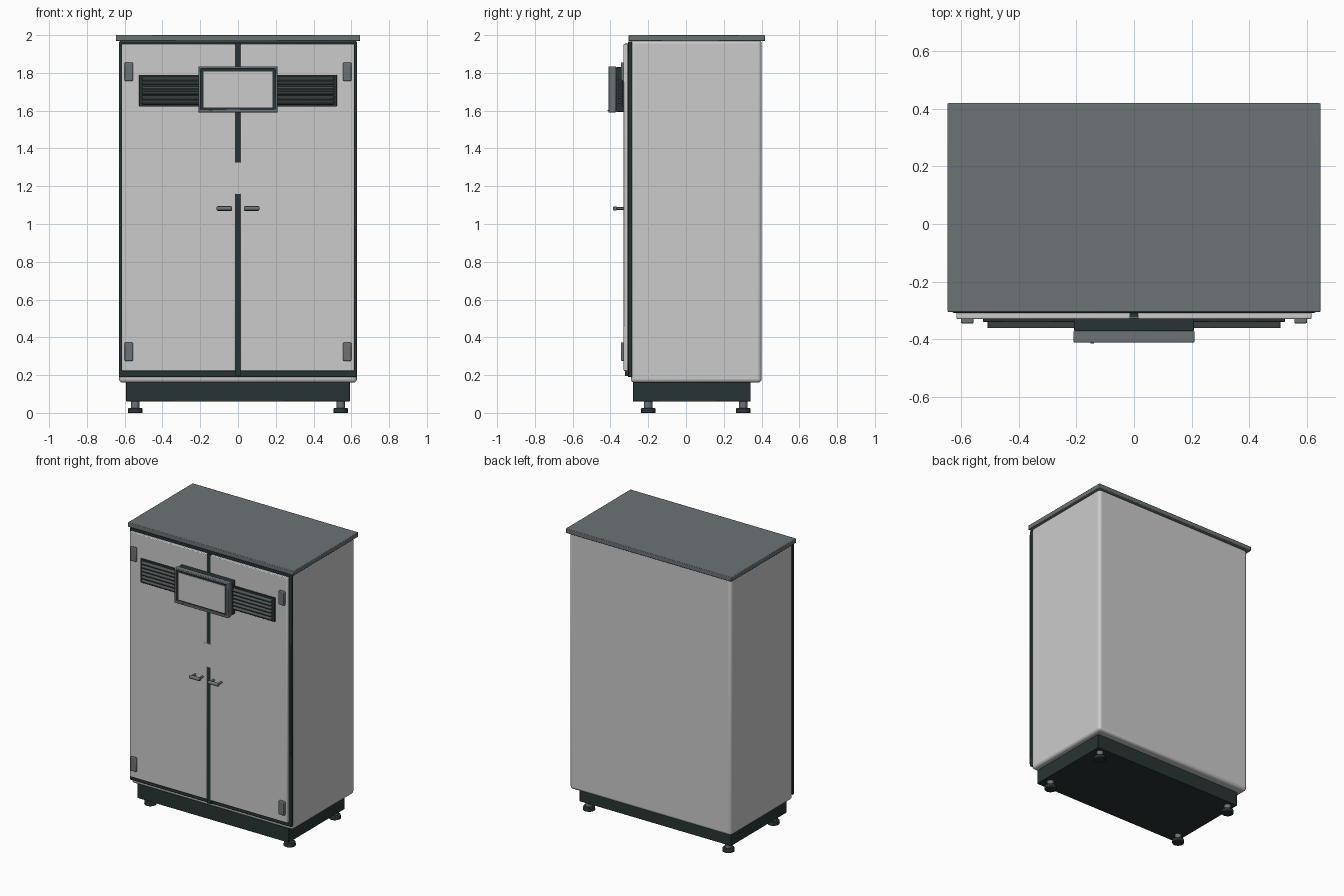
import bpy, bmesh, math
from mathutils import Matrix, Vector

if "Cube" in bpy.data.objects:
    bpy.data.objects.remove(bpy.data.objects["Cube"])


def colour(name, r, g, b):
    m = bpy.data.materials.new(name)
    m.diffuse_color = (r, g, b, 1)
    m.use_nodes = True
    m.node_tree.nodes["Principled BSDF"].inputs["Base Color"].default_value = m.diffuse_color
    return m


LIGHT = colour("light grey paint", 0.60, 0.60, 0.60)
GREY = colour("slate grey metal", 0.15, 0.17, 0.18)
LOUVRE = colour("louvre grey", 0.075, 0.088, 0.092)
DARK = colour("dark rubber", 0.022, 0.034, 0.034)


def finish(name, bm, mat, bevel=0, segments=2):
    bmesh.ops.recalc_face_normals(bm, faces=bm.faces)
    me = bpy.data.meshes.new(name)
    bm.to_mesh(me)
    bm.free()
    me.materials.append(mat)
    ob = bpy.data.objects.new(name, me)
    bpy.context.collection.objects.link(ob)
    if bevel:
        mod = ob.modifiers.new("bevel", 'BEVEL')
        mod.width, mod.segments = bevel, segments
        mod.limit_method = 'ANGLE'
    bpy.ops.object.select_all(action='DESELECT')
    ob.select_set(True)
    bpy.context.view_layer.objects.active = ob
    bpy.ops.object.shade_smooth_by_angle(angle=math.radians(35))
    return ob


def box_mesh(x, y, z, tilt=0):
    size = (x[1] - x[0], y[1] - y[0], z[1] - z[0])
    mid = ((x[0] + x[1]) / 2, (y[0] + y[1]) / 2, (z[0] + z[1]) / 2)
    bm = bmesh.new()
    bmesh.ops.create_cube(bm, size=1, matrix=Matrix.Translation(mid)
                          @ Matrix.Rotation(tilt, 4, 'X') @ Matrix.Diagonal((*size, 1)))
    return bm


def box(name, x, y, z, mat, bevel=0, segments=2, tilt=0):
    return finish(name, box_mesh(x, y, z, tilt), mat, bevel, segments)


def rod(name, a, b, r1, r2, mat, bevel=0, sides=24):
    a, b = Vector(a), Vector(b)
    rot = (b - a).to_track_quat('Z', 'Y').to_matrix().to_4x4()
    bm = bmesh.new()
    bmesh.ops.create_cone(bm, cap_ends=True, segments=sides, radius1=r1, radius2=r2,
                          depth=(b - a).length,
                          matrix=Matrix.Translation((a + b) / 2) @ rot)
    return finish(name, bm, mat, bevel)


# Cabinet shell, top slab and plinth
box("cabinet_body", (-0.63, 0.63), (-0.292, 0.40), (0.16, 1.975), LIGHT, 0.02, 4)
box("top_slab", (-0.647, 0.647), (-0.305, 0.419), (1.968, 2.0), GREY, 0.004)
box("plinth", (-0.592, 0.592), (-0.28, 0.342), (0.06, 0.165), DARK, 0.003)

# Door seal, centre strip and the pale plate bridging it
box("door_seal", (-0.63, 0.63), (-0.308, -0.286), (0.19, 1.965), DARK, 0.004)
box("centre_strip", (-0.0145, 0.0145), (-0.324, -0.30), (0.195, 1.955), DARK)
box("centre_plate", (-0.03, 0.03), (-0.3305, -0.32), (1.16, 1.325), LIGHT)

for side, s in (("left", -1), ("right", 1)):
    def span(a, b):
        return tuple(sorted((s * a, s * b)))

    # Door and its two hinges
    box(side + "_door", span(0.013, 0.616), (-0.33, -0.306), (0.222, 1.953), LIGHT, 0.005)
    for level, z in (("lower", 0.324), ("upper", 1.806)):
        box(f"{side}_{level}_hinge", span(0.556, 0.60), (-0.345, -0.325),
            (z - 0.049, z + 0.049), GREY, 0.005)

    # Pull handle on two posts
    rod(side + "_handle_grip", (s * 0.032, -0.376, 1.082), (s * 0.113, -0.376, 1.082),
        0.012, 0.012, GREY, 0.004, 16)
    for i, x in enumerate((0.044, 0.102)):
        rod(f"{side}_handle_post_{i + 1}", (s * x, -0.325, 1.082), (s * x, -0.376, 1.082),
            0.007, 0.007, GREY, 0, 12)

    # Louvred vent
    box(side + "_vent_back", span(0.19, 0.523), (-0.34, -0.326), (1.622, 1.79), DARK, 0.002)
    for i in range(6):
        z = 1.643 + i * 0.0252
        box(f"{side}_vent_slat_{i + 1}", span(0.195, 0.508), (-0.361, -0.336),
            (z - 0.005, z + 0.005), LOUVRE, 0.0015, 1, tilt=math.radians(25))

    # Levelling feet
    for end, y in (("front", -0.20), ("back", 0.303)):
        x = s * 0.544
        rod(f"{side}_{end}_foot_pad", (x, y, 0), (x, y, 0.027), 0.04, 0.037, DARK, 0.004, 32)
        rod(f"{side}_{end}_foot_stem", (x, y, 0.02), (x, y, 0.065), 0.022, 0.022, GREY)

# Display: dark housing, hollow grey frame, dark bezel and pale screen
box("display_housing", (-0.208, 0.208), (-0.373, -0.326), (1.594, 1.83), DARK, 0.005)
bm = box_mesh((-0.21, 0.21), (-0.411, -0.371), (1.59, 1.835))
bm.normal_update()
front = [f for f in bm.faces if f.normal.y < -0.9]
bmesh.ops.inset_region(bm, faces=front, thickness=0.018)
inner = bmesh.ops.extrude_face_region(bm, geom=front)
bmesh.ops.delete(bm, geom=front, context='FACES')
bmesh.ops.translate(bm, vec=(0, 0.014, 0),
                    verts=[v for v in inner["geom"] if isinstance(v, bmesh.types.BMVert)])
finish("display_frame", bm, GREY, 0.004)
box("display_bezel", (-0.193, 0.193), (-0.401, -0.396), (1.607, 1.818), DARK)
box("display_screen", (-0.183, 0.183), (-0.404, -0.398), (1.617, 1.808), LIGHT)
box("display_button", (-0.15, -0.138), (-0.415, -0.408), (1.597, 1.604), GREY)
